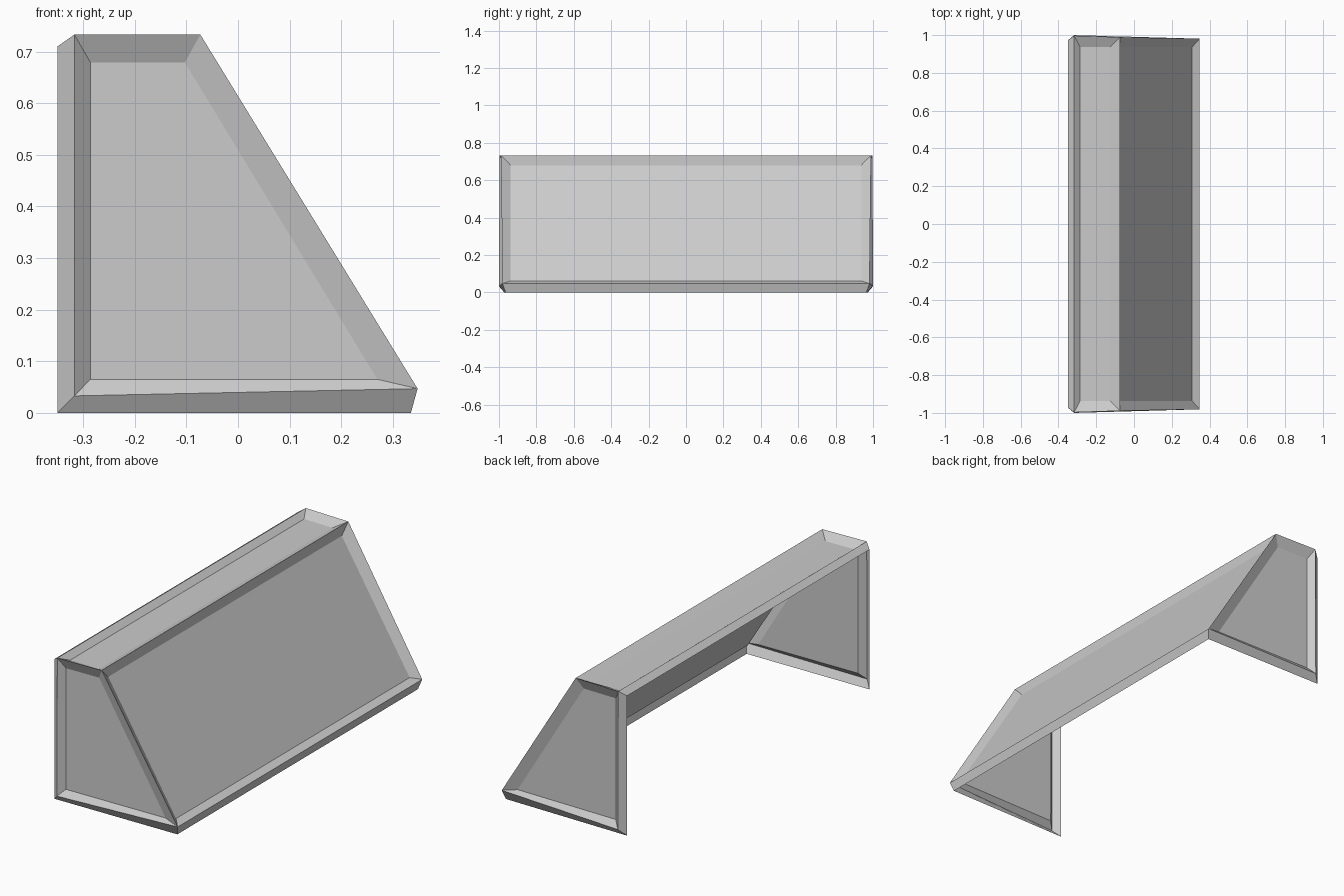
import bpy

if "Cube" in bpy.data.objects:
    bpy.data.objects.remove(bpy.data.objects["Cube"])

# Ridge corners of one end, as (x, y, z) on the +y side
LOW_BACK = (-0.317, 1.0, 0.033)
LOW_FRONT = (0.348, 0.981, 0.047)
TOP_FRONT = (-0.073, 0.989, 0.733)
TOP_BACK = (-0.317, 0.997, 0.733)
# Open-edge corners, folded back from the ridges
EDGE_LOW_BACK = (-0.35, 0.972, 0.0)
EDGE_LOW_FRONT = (0.335, 0.965, 0.0)
EDGE_TOP_BACK = (-0.35, 0.972, 0.71)


def flip(p):
    return (p[0], -p[1], p[2])


def sheet(name, rim, inner, lips, mirrored=False):
    """Recessed panel: bevel ring from rim to inner, flat centre, folded lips."""
    verts = list(rim) + list(inner)
    n = len(rim)
    faces = [tuple(range(n, 2 * n))]
    faces += [(i, (i + 1) % n, n + (i + 1) % n, n + i) for i in range(n)]
    for (i, a, b) in lips:
        k = len(verts)
        verts += [a, b]
        faces.append(((i + 1) % n, i, k, k + 1))
    if mirrored:
        verts = [flip(v) for v in verts]
        faces = [tuple(reversed(f)) for f in faces]
    mesh = bpy.data.meshes.new(name)
    mesh.from_pydata(verts, [], faces)
    obj = bpy.data.objects.new(name, mesh)
    bpy.context.collection.objects.link(obj)
    return obj


# Two end panels, with lips along the bottom and the open back
end_rim = [LOW_FRONT, LOW_BACK, TOP_BACK, TOP_FRONT]
end_inner = [(0.27, 0.965, 0.065), (-0.286, 0.972, 0.065),
             (-0.286, 0.97, 0.679), (-0.103, 0.967, 0.679)]
end_lips = [(0, EDGE_LOW_FRONT, EDGE_LOW_BACK), (1, EDGE_LOW_BACK, EDGE_TOP_BACK)]
sheet("right_end_panel", end_rim, end_inner, end_lips)
sheet("left_end_panel", end_rim, end_inner, end_lips, mirrored=True)

# Sloping panel, with a lip along the bottom
slope_low, slope_top = (0.308, 0.937, 0.062), (-0.073, 0.937, 0.68)
sheet("sloping_panel",
      [flip(LOW_FRONT), LOW_FRONT, TOP_FRONT, flip(TOP_FRONT)],
      [flip(slope_low), slope_low, slope_top, flip(slope_top)],
      [(0, flip(EDGE_LOW_FRONT), EDGE_LOW_FRONT)])

# Top panel, with a lip along the open back
top_front, top_back = (-0.126, 0.938, 0.706), (-0.286, 0.938, 0.708)
sheet("top_panel",
      [TOP_BACK, flip(TOP_BACK), flip(TOP_FRONT), TOP_FRONT],
      [top_back, flip(top_back), flip(top_front), top_front],
      [(0, EDGE_TOP_BACK, flip(EDGE_TOP_BACK))])
